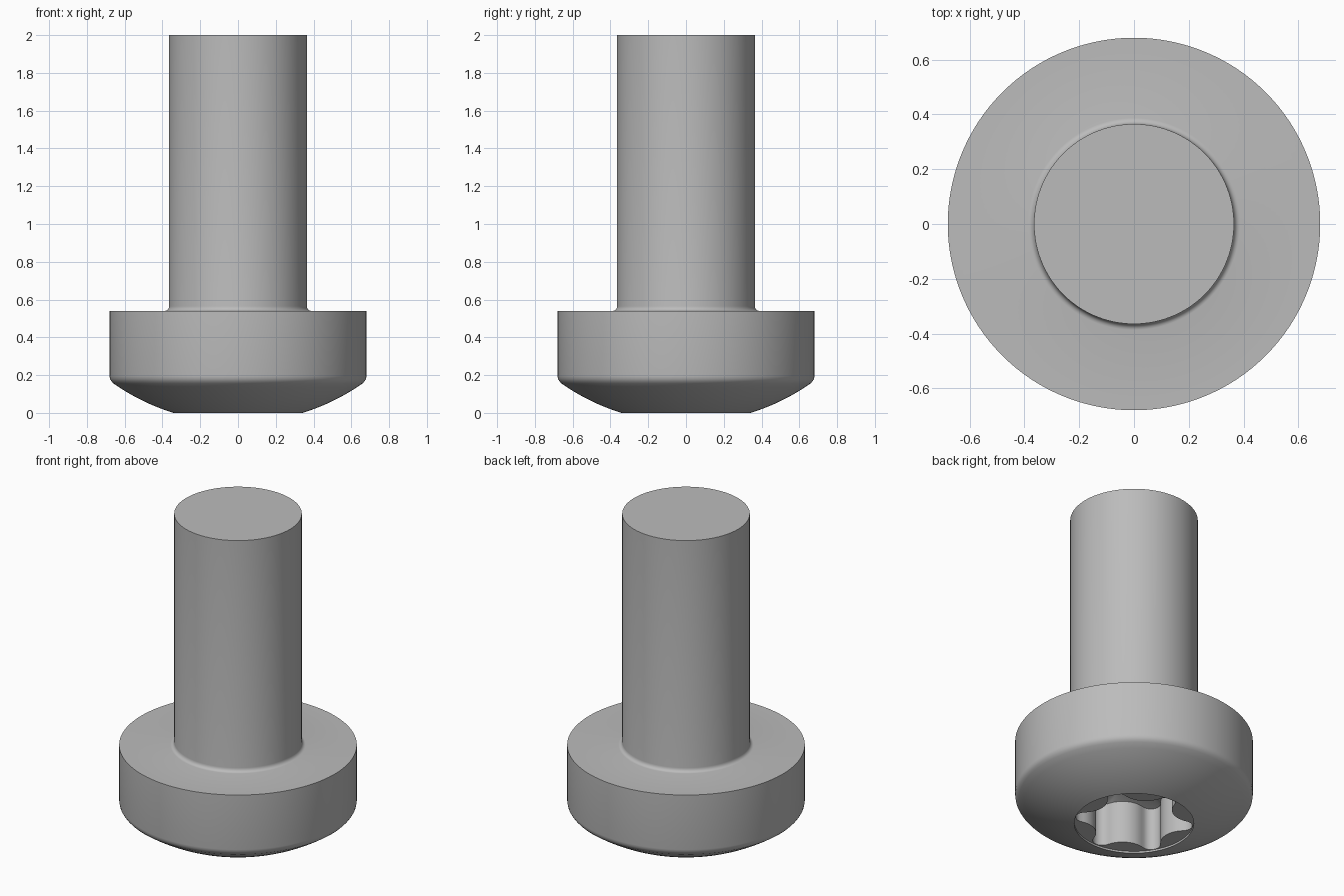
import bpy, bmesh
from math import sin, cos, pi, sqrt, radians

cube = bpy.data.objects.get("Cube")
if cube:
    bpy.data.objects.remove(cube, do_unlink=True)

SEGMENTS = 192
DOME_RADIUS = 1.15
RIM = 0.342


def material(name, rgb):
    mat = bpy.data.materials.new(name)
    mat.use_nodes = True
    mat.diffuse_color = (*rgb, 1)
    mat.node_tree.nodes["Principled BSDF"].inputs["Base Color"].default_value = (*rgb, 1)
    return mat


def socket_radius(angle):
    """Six rounded lobes joined by tangent hollow arcs."""
    lobe_r, lobe_d, hollow_r, hollow_d = 0.055, 0.283, 0.14, 0.38
    a = abs((angle - pi / 6 + pi / 6) % (pi / 3) - pi / 6)   # angle from nearest lobe
    if a < radians(10.2):
        return lobe_d * cos(a) + sqrt(max(0, lobe_r**2 - (lobe_d * sin(a))**2))
    b = pi / 6 - a
    return hollow_d * cos(b) - sqrt(max(0, hollow_r**2 - (hollow_d * sin(b))**2))


def dome_z(r):
    return sqrt(DOME_RADIUS**2 - RIM**2) - sqrt(DOME_RADIUS**2 - r**2)


# Shaft, fillet and head side, from the top down
profile = [(0.365, 2), (0.365, 0.565)]
for i in range(1, 6):
    t = i / 5 * pi / 2
    profile.append((0.387 - 0.022 * cos(t), 0.565 - 0.025 * sin(t)))
profile += [(0.68, 0.54), (0.68, 0.195), (0.678, 0.181), (0.671, 0.168)]
# Domed underside, then a shallow step inside the rim
steps = 10
for i in range(steps + 1):
    r = 0.66 + (RIM - 0.66) * i / steps
    profile.append((r, dome_z(r)))
profile.append((RIM, 0.012))

bm = bmesh.new()
angles = [2 * pi * i / SEGMENTS for i in range(SEGMENTS)]


def ring(radius, z):
    return [bm.verts.new((radius(a) * cos(a), radius(a) * sin(a), z)) for a in angles]


rings = [ring(lambda a, r=r: r, z) for r, z in profile]
# Socket walls
rings += [ring(socket_radius, z) for z in (0.012, 0.28)]
for upper, lower in zip(rings, rings[1:]):
    for i in range(SEGMENTS):
        j = (i + 1) % SEGMENTS
        bm.faces.new((upper[i], lower[i], lower[j], upper[j]))
# Shaft end and conical socket floor
bm.faces.new(rings[0])
tip = bm.verts.new((0, 0, 0.36))
for i in range(SEGMENTS):
    bm.faces.new((rings[-1][i], tip, rings[-1][(i + 1) % SEGMENTS]))
bmesh.ops.recalc_face_normals(bm, faces=bm.faces)

mesh = bpy.data.meshes.new("socket_screw")
bm.to_mesh(mesh)
bm.free()
mesh.materials.append(material("steel grey", (0.5, 0.5, 0.5)))
screw = bpy.data.objects.new("socket_screw", mesh)
bpy.context.collection.objects.link(screw)

bpy.ops.object.select_all(action='DESELECT')
screw.select_set(True)
bpy.context.view_layer.objects.active = screw
bpy.ops.object.shade_smooth_by_angle(angle=radians(30))
